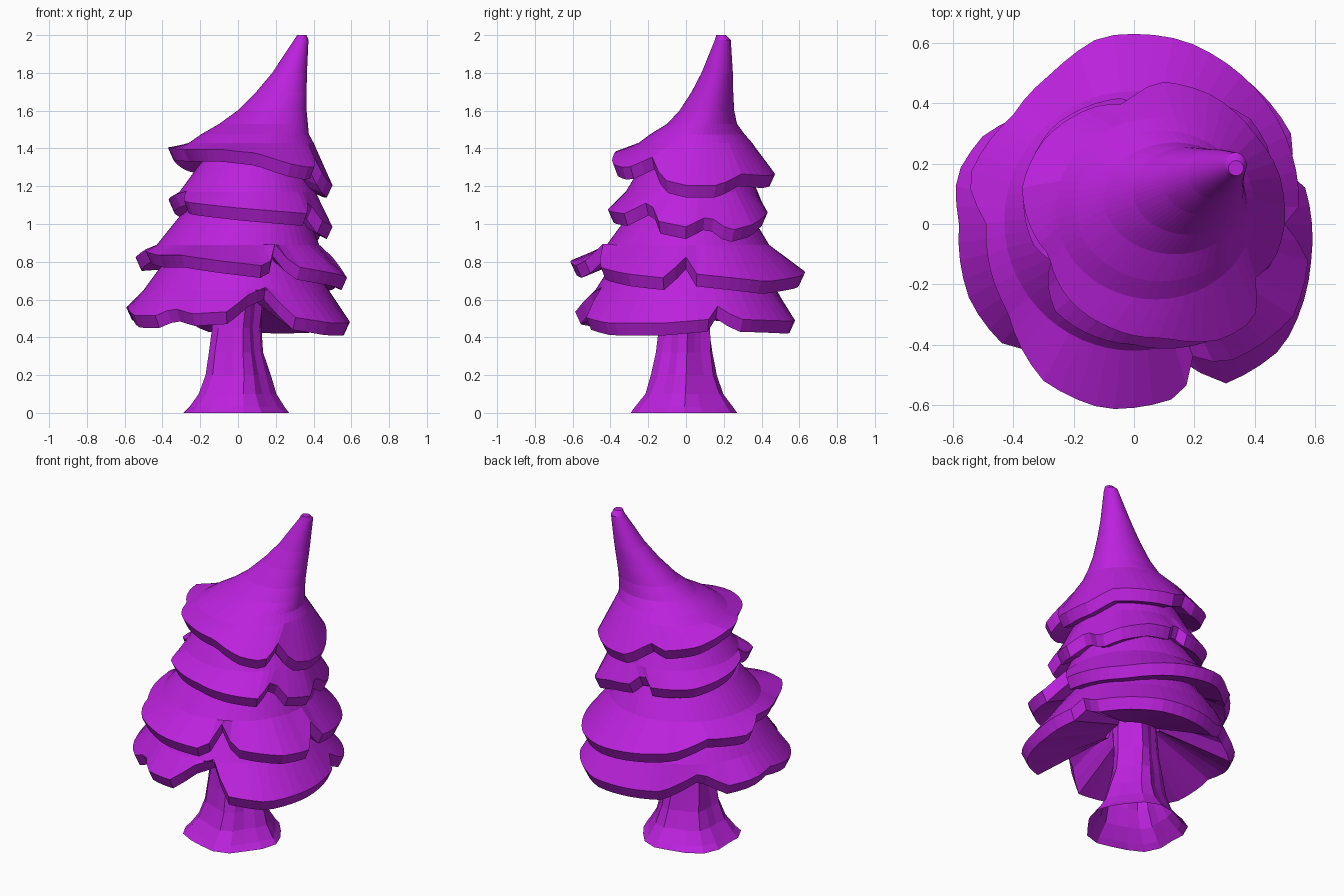
import bpy, bmesh, math, random

random.seed(4)
N = 60  # sides of each foliage skirt

purple = bpy.data.materials.new("purple")
purple.diffuse_color = (0.5, 0.016, 0.72, 1)


def loft(name, rings, cap_first=False):
    """Skin a list of equal-length point rings into a flat-shaded object."""
    bm = bmesh.new()
    vs = [[bm.verts.new(p) for p in ring] for ring in rings]
    n = len(rings[0])
    if cap_first:
        bm.faces.new(vs[0][::-1] if rings[0][0][2] < rings[-1][0][2] else vs[0])
    for a, b in zip(vs, vs[1:]):
        for i in range(n):
            j = (i + 1) % n
            bm.faces.new((a[i], a[j], b[j], b[i]))
    bmesh.ops.recalc_face_normals(bm, faces=bm.faces)
    me = bpy.data.meshes.new(name)
    bm.to_mesh(me)
    bm.free()
    me.materials.append(purple)
    ob = bpy.data.objects.new(name, me)
    bpy.context.collection.objects.link(ob)
    return ob


def sample(table, deg):
    """Radius and height of a hem at an angle, between its control points."""
    ext = table + [(table[0][0] + 360, *table[0][1:])]
    deg = (deg - table[0][0]) % 360 + table[0][0]
    for (a, r0, z0), (b, r1, z1) in zip(ext, ext[1:]):
        if a <= deg <= b:
            t = (deg - a) / (b - a)
            return r0 + (r1 - r0) * t, z0 + (z1 - z0) * t


def skirt(name, hem, upper, under, cap=False, band=0.065):
    """Foliage tier: elliptical upper rings (z, cx, cy, rx, ry), lobed hem, underside (scale, lift)."""
    angles = [i * 360 / N for i in range(N)]
    rad = [math.radians(a) for a in angles]
    rings = [[(cx + rx * math.cos(t), cy + ry * math.sin(t), z) for t in rad]
             for z, cx, cy, rx, ry in upper]
    edge = [sample(hem, a) for a in angles]

    def ring(scale, inset, lift):
        return [((r * scale - inset) * math.cos(t), (r * scale - inset) * math.sin(t), z + lift)
                for (r, z), t in zip(edge, rad)]
    rings += [ring(1, 0, band), ring(1, 0.03, 0), ring(under[0], 0, under[1])]
    return loft(name, rings, cap)


# Hem control points: angle, radius, lower edge height
crown_hem = [(0, .50, 1.14), (20, .51, 1.14), (36, .50, 1.20), (58, .50, 1.19), (80, .48, 1.20),
             (95, .40, 1.28), (108, .41, 1.25), (135, .41, 1.28), (162, .39, 1.34), (200, .30, 1.33),
             (230, .33, 1.33), (255, .35, 1.33), (285, .39, 1.31), (307, .48, 1.25), (322, .51, 1.23),
             (336, .44, 1.29), (345, .48, 1.17)]
upper_hem = [(0, .50, .92), (15, .46, .98), (27, .51, .90), (42, .52, .93), (60, .48, .98),
             (78, .44, 1.0), (87, .38, 1.07), (96, .42, 1.01), (130, .42, 1.02), (165, .38, 1.06),
             (192, .34, 1.09), (204, .30, 1.11), (212, .34, 1.06), (228, .39, 1.05), (270, .40, 1.02),
             (318, .49, .99), (333, .41, 1.06), (342, .47, .95)]
middle_hem = [(0, .50, .76), (6, .55, .67), (45, .60, .63), (75, .63, .66), (100, .63, .69),
              (118, .57, .69), (138, .54, .76), (165, .57, .75), (180, .49, .80), (215, .51, .77),
              (240, .60, .77), (261, .62, .74), (286, .59, .71), (294, .48, .83), (303, .55, .71),
              (330, .61, .67), (348, .59, .65)]
lower_hem = [(12, .58, .43), (18, .54, .50), (28, .60, .43), (65, .61, .42), (110, .54, .43),
             (134, .51, .54), (150, .58, .47), (165, .61, .49), (180, .58, .50), (205, .60, .45),
             (222, .59, .45), (231, .54, .49), (246, .59, .46), (264, .59, .47), (276, .51, .56),
             (288, .47, .60), (300, .61, .44), (320, .64, .41), (348, .60, .41)]

# Leaning pointed crown
skirt("crown_foliage", crown_hem,
      [(2.0, .338, .185, .025, .025), (1.975, .335, .195, .038, .042), (1.8, .273, .165, .092, .083),
       (1.7, .23, .14, .133, .11), (1.6, .18, .11, .183, .145), (1.53, .135, .085, .235, .185),
       (1.475, .09, .06, .285, .25), (1.43, .07, .05, .33, .30)], (.65, .06), True)

# Three lower skirts, each tucked under the one above
skirt("upper_foliage", upper_hem,
      [(1.38, .07, .05, .22, .22), (1.3, .065, .04, .28, .28), (1.17, .05, .03, .36, .35)], (.7, .06))
skirt("middle_foliage", middle_hem,
      [(1.1, .05, .02, .28, .28), (1.04, .03, .02, .34, .33), (.89, .0, .01, .43, .43)], (.7, .06))
skirt("lower_foliage", lower_hem,
      [(.84, .0, .0, .35, .35), (.76, -.01, .0, .41, .41), (.65, -.01, .0, .49, .48)], (.25, .16))

# Trunk with fluted, flared roots: height, centre x, radius
trunk = []
for z, cx, r in [(0, -.02, .28), (.03, -.02, .25), (.1, -.015, .2), (.2, -.01, .165),
                 (.32, -.015, .14), (.45, -.015, .13), (.65, 0, .125)]:
    trunk.append([])
    for i in range(18):
        t = i * math.tau / 18 + z * .3
        q = r + .014 * math.cos(5 * t) + random.uniform(-.006, .006)
        trunk[-1].append((cx + q * math.cos(t), -.01 + q * math.sin(t), z))
loft("trunk", trunk)
